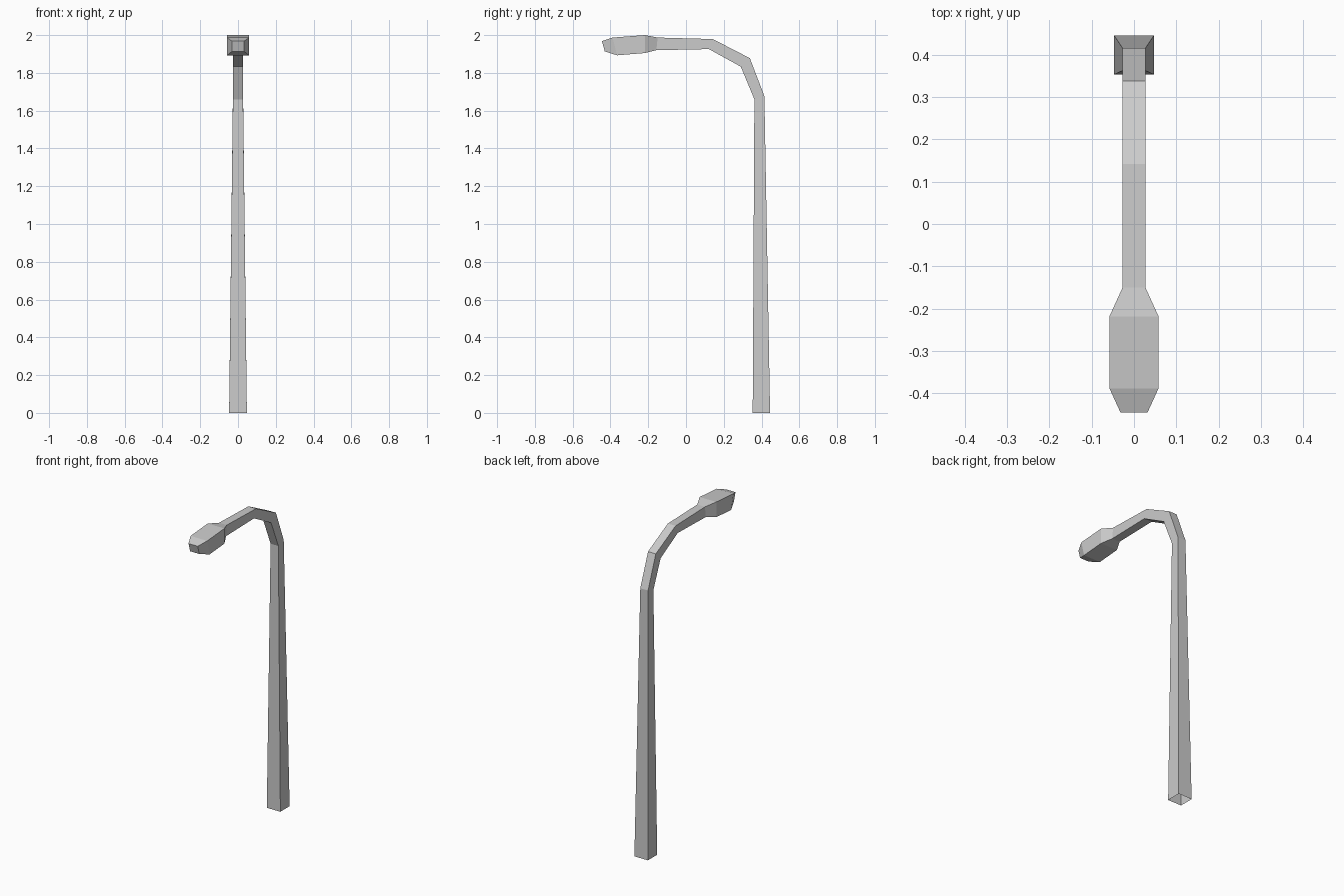
import bpy
import bmesh

if "Cube" in bpy.data.objects:
    bpy.data.objects.remove(bpy.data.objects["Cube"])

GREY = (0.6, 0.6, 0.6, 1.0)
metal = bpy.data.materials.new("grey_metal")
metal.use_nodes = True
metal.diffuse_color = GREY
metal.node_tree.nodes["Principled BSDF"].inputs["Base Color"].default_value = GREY


def square_tube(name, sections, cap_end=False):
    """Loft four-sided rings; each is (half width, outer (y, z), inner (y, z))."""
    bm = bmesh.new()
    rings = []
    for w, (yo, zo), (yi, zi) in sections:
        corners = [(-w, yo, zo), (w, yo, zo), (w, yi, zi), (-w, yi, zi)]
        rings.append([bm.verts.new(c) for c in corners])
    for a, b in zip(rings, rings[1:]):
        for i in range(4):
            j = (i + 1) % 4
            bm.faces.new((a[j], a[i], b[i], b[j]))
    if cap_end:
        bm.faces.new(rings[-1])
    # Outer side of the first span must face away from the inner side
    bm.normal_update()
    first = bm.faces[:][0]
    outward = rings[0][0].co - rings[0][3].co
    if first.normal.dot(outward) < 0:
        bmesh.ops.reverse_faces(bm, faces=bm.faces[:])
    bmesh.ops.recalc_face_normals(bm, faces=bm.faces[:])
    mesh = bpy.data.meshes.new(name)
    bm.to_mesh(mesh)
    bm.free()
    mesh.materials.append(metal)
    obj = bpy.data.objects.new(name, mesh)
    bpy.context.collection.objects.link(obj)
    return obj


# Sections shared by neighbouring parts
pole_top = (0.027, (0.415, 1.677), (0.362, 1.66))
neck = (0.027, (-0.15, 1.987), (-0.157, 1.92))

# Tapered pole, open underneath
square_tube("pole", [(0.047, (0.445, 0), (0.353, 0)), pole_top])

# Bent arm reaching forward
square_tube("arm", [
    pole_top,
    (0.027, (0.338, 1.878), (0.29, 1.833)),
    (0.027, (0.142, 1.979), (0.121, 1.926)),
    neck,
])

# Lamp housing with a tapered nose
square_tube("lamp_head", [
    neck,
    (0.058, (-0.218, 2.0), (-0.218, 1.905)),
    (0.058, (-0.388, 1.987), (-0.365, 1.893)),
    (0.032, (-0.445, 1.968), (-0.43, 1.914)),
], cap_end=True)
